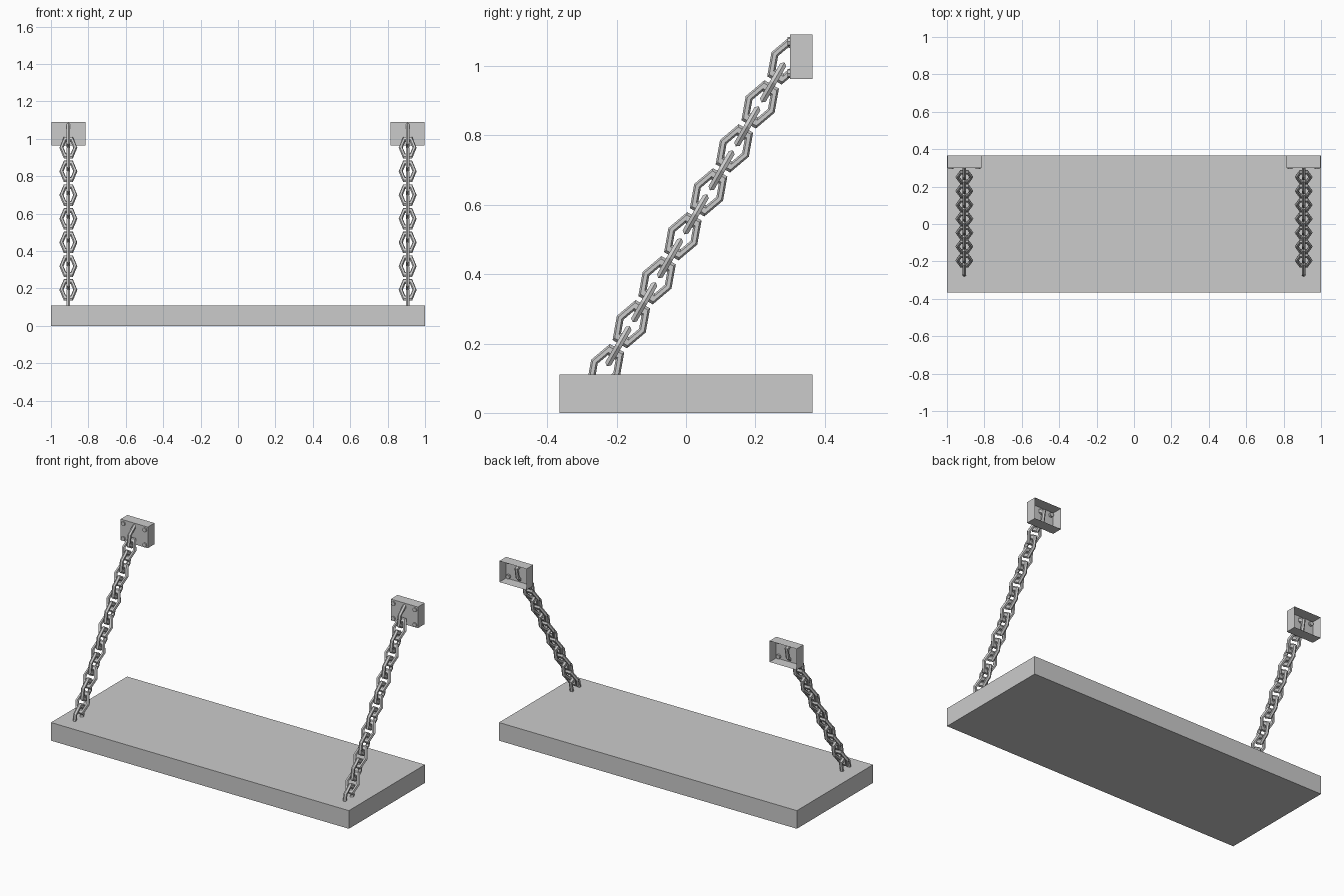
import bpy, bmesh, math
from mathutils import Matrix, Vector

if "Cube" in bpy.data.objects:
    bpy.data.objects.remove(bpy.data.objects["Cube"])

SIDE_X = 0.907
SLOPE = math.radians(60)      # chain angle above horizontal


def finish(bm, name):
    mesh = bpy.data.meshes.new(name)
    bm.normal_update()
    bm.to_mesh(mesh)
    bm.free()
    ob = bpy.data.objects.new(name, mesh)
    bpy.context.collection.objects.link(ob)
    return ob


def box(name, lo, hi, open_back=False):
    bm = bmesh.new()
    lo, hi = Vector(lo), Vector(hi)
    size = hi - lo
    bmesh.ops.create_cube(bm, size=1, matrix=Matrix.Translation((lo + hi) / 2)
                          @ Matrix.Diagonal((*size, 1)))
    if open_back:
        bm.normal_update()
        back = [f for f in bm.faces if f.normal.y > 0.9]
        bmesh.ops.delete(bm, geom=back, context='FACES')
    return finish(bm, name)


def add_link(bm, matrix, major=0.037, minor=0.011, stretch=1.6, n=6, m=6):
    """Six-sided ring in local XY, stretched along local Y."""
    rings = []
    for i in range(n):
        a = 2 * math.pi * i / n
        ring = []
        for j in range(m):
            b = 2 * math.pi * j / m
            r = major + minor * math.cos(b)
            p = Vector((r * math.cos(a), stretch * r * math.sin(a), minor * math.sin(b)))
            ring.append(bm.verts.new(matrix @ p))
        rings.append(ring)
    for i in range(n):
        r0, r1 = rings[i], rings[(i + 1) % n]
        for j in range(m):
            k = (j + 1) % m
            bm.faces.new((r0[j], r1[j], r1[k], r0[k]))


# Seat board
box("seat_board", (-1, -0.365, 0), (1, 0.365, 0.11))

axis = Vector((0, math.cos(SLOPE), math.sin(SLOPE)))
across = Vector((0, math.sin(SLOPE), -math.cos(SLOPE)))
side = Vector((1, 0, 0))

for label, s in (("left", -1), ("right", 1)):
    cx = s * SIDE_X
    # Wall bracket, hollow and open at the back
    box(label + "_bracket", (cx - 0.091, 0.30, 0.963), (cx + 0.091, 0.365, 1.091), True)

    # Four bolts in the bracket plate
    bm = bmesh.new()
    for dx in (-0.072, 0.072):
        for z in (0.979, 1.07):
            bmesh.ops.create_cone(
                bm, cap_ends=True, segments=8, radius1=0.013, radius2=0.013, depth=0.02,
                matrix=Matrix.Translation((cx + dx, 0.303, z)) @ Matrix.Rotation(math.pi / 2, 4, 'X'))
    finish(bm, label + "_bolts")

    # Chain: links alternate between side-on and face-on
    bm = bmesh.new()
    for i in range(15):
        pos = Vector((cx, -0.232 + 0.03715 * i, 0.129 + 0.06335 * i))
        u = side if i % 2 else across
        rot = Matrix((u, axis, u.cross(axis))).transposed().to_4x4()
        add_link(bm, Matrix.Translation(pos) @ rot)
    finish(bm, label + "_chain")
